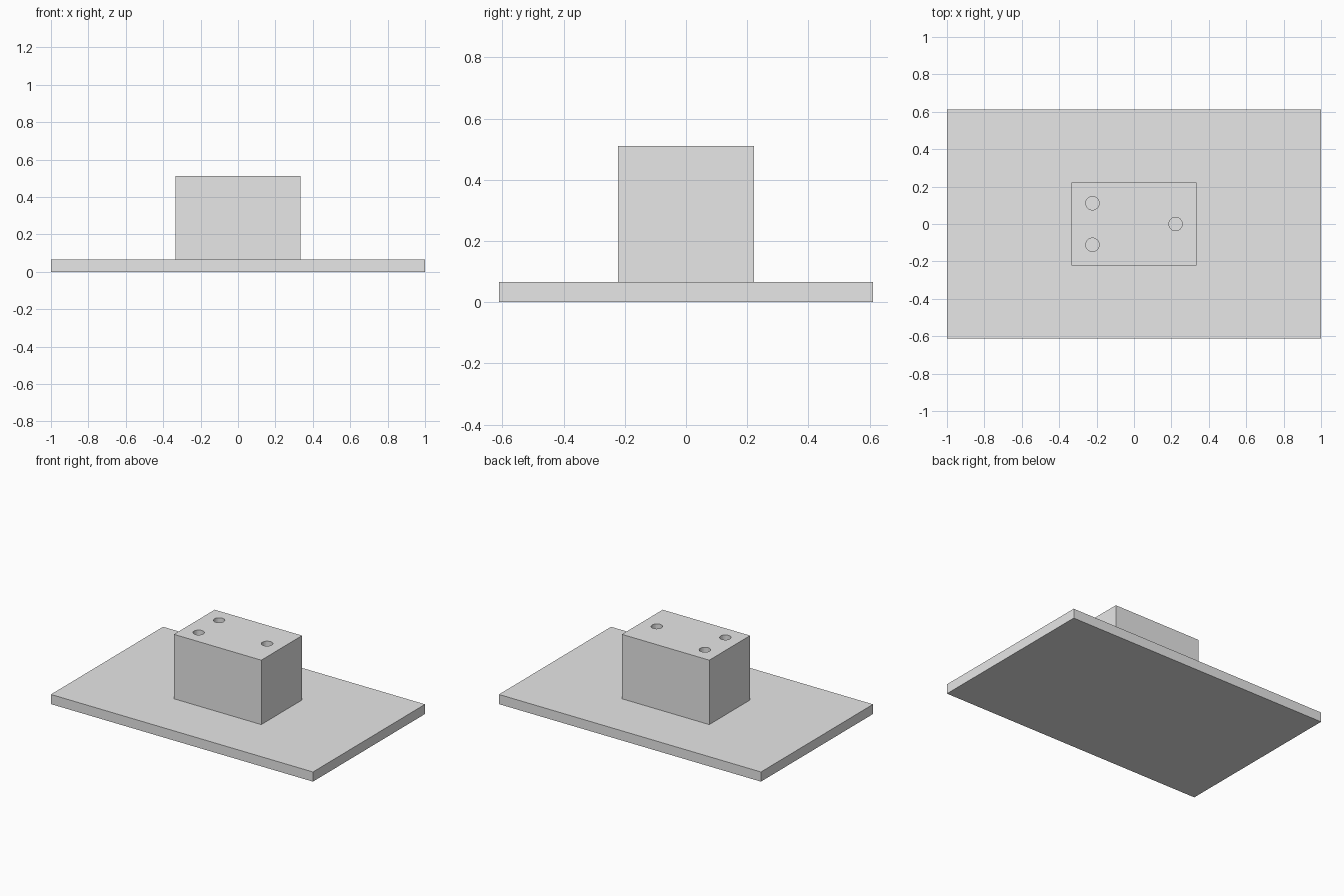
import bpy
import bmesh
from mathutils import Matrix, Vector

default_cube = bpy.data.objects.get("Cube")
if default_cube:
    bpy.data.objects.remove(default_cube, do_unlink=True)

# Overall proportions: the plate is 18 units long
UNIT = 1 / 9
PLATE_TOP = 0.6 * UNIT
BLOCK_TOP = PLATE_TOP + 4 * UNIT
HOLE_RADIUS = 0.036
HOLE_DEPTH = 2 * UNIT

grey = bpy.data.materials.new("plain grey")
grey.use_nodes = True
grey.diffuse_color = (0.8, 0.8, 0.8, 1)
grey.node_tree.nodes["Principled BSDF"].inputs["Base Color"].default_value = grey.diffuse_color


def add_object(name, bm):
    mesh = bpy.data.meshes.new(name)
    bm.to_mesh(mesh)
    bm.free()
    mesh.materials.append(grey)
    obj = bpy.data.objects.new(name, mesh)
    bpy.context.collection.objects.link(obj)
    return obj


def add_box(name, width, depth, bottom, top):
    bm = bmesh.new()
    place = Matrix.Translation((0, 0, (bottom + top) / 2))
    size = Matrix.Diagonal((width, depth, top - bottom, 1))
    bmesh.ops.create_cube(bm, size=1, matrix=place @ size)
    return add_object(name, bm)


# Flat plate and the block standing on it
add_box("base_plate", 18 * UNIT, 11 * UNIT, 0, PLATE_TOP)
block = add_box("mounting_block", 6 * UNIT, 4 * UNIT, PLATE_TOP, BLOCK_TOP)

# Three blind holes in the top of the block
bm = bmesh.new()
for x, y in ((-2, -1), (-2, 1), (2, 0)):
    centre = Vector((x * UNIT, y * UNIT, BLOCK_TOP))
    bmesh.ops.create_cone(bm, cap_ends=True, segments=24,
                          radius1=HOLE_RADIUS, radius2=HOLE_RADIUS,
                          depth=2 * HOLE_DEPTH, matrix=Matrix.Translation(centre))
cutter = add_object("hole_cutter", bm)
cutter.hide_render = True
cutter.hide_viewport = True

holes = block.modifiers.new("screw_holes", 'BOOLEAN')
holes.operation = 'DIFFERENCE'
holes.solver = 'EXACT'
holes.object = cutter
